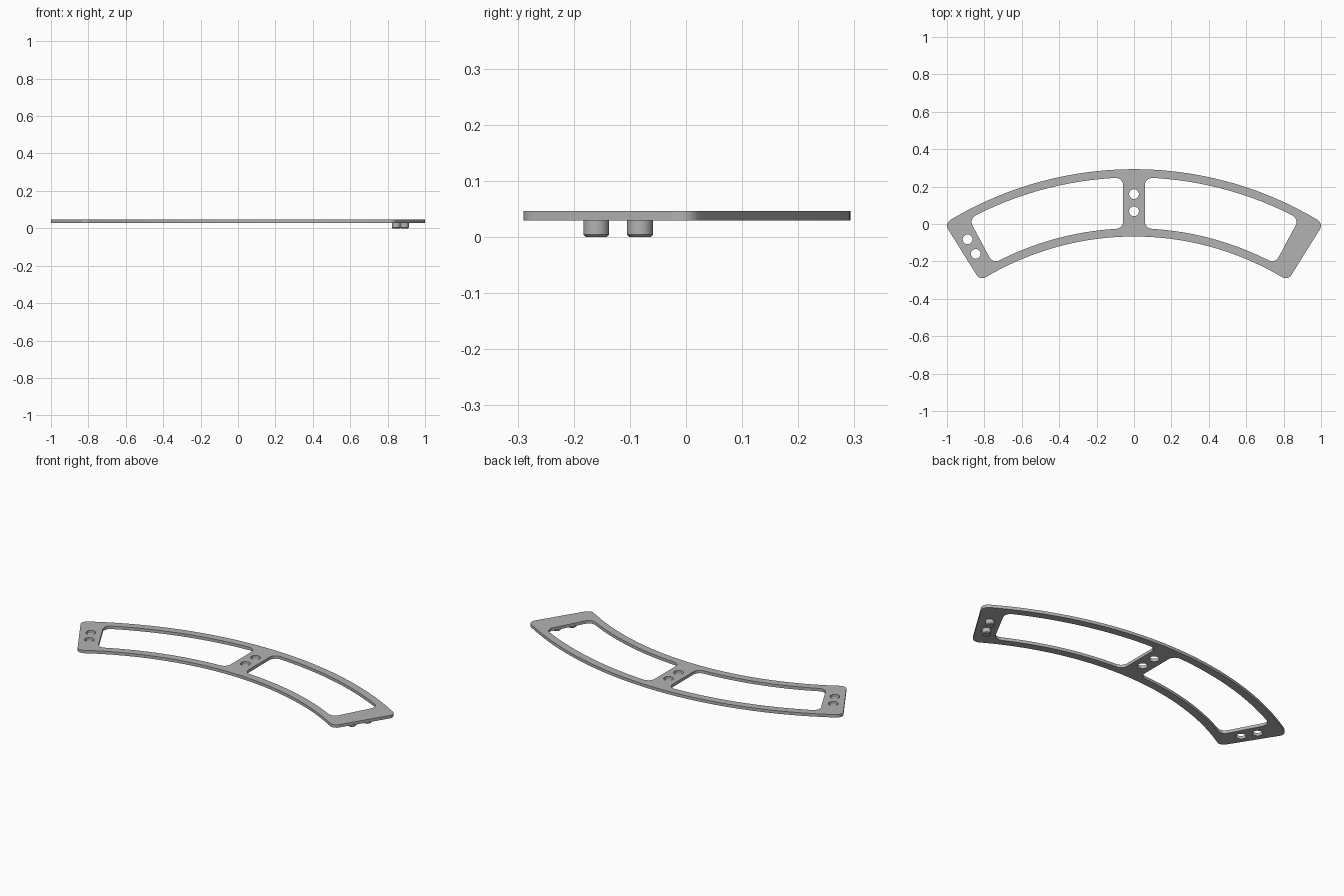
import bpy, bmesh
from math import sin, cos, asin, pi, radians

cube = bpy.data.objects.get("Cube")
if cube:
    bpy.data.objects.remove(cube, do_unlink=True)

# Main dimensions
OUTER_R, INNER_R = 1.912, 1.552
CENTRE_Y = 0.293 - OUTER_R
END_ANGLE, WINDOW_ANGLE = radians(32), radians(28.2)
RIM, POST_HALF = 0.044, 0.058
PLATE_BOTTOM, PLATE_TOP = 0.029, 0.046
HOLE_R, PEG_R = 0.026, 0.023

grey = bpy.data.materials.new("plain grey")
grey.use_nodes = True
colour = (0.45, 0.45, 0.45, 1)
grey.diffuse_color = colour
grey.node_tree.nodes["Principled BSDF"].inputs["Base Color"].default_value = colour


def arc(cx, cy, r, a, b, n):
    """Points on an arc; angles run clockwise from +y."""
    steps = [a + (b - a) * i / n for i in range(n + 1)]
    return [(cx + r * sin(t), cy + r * cos(t)) for t in steps]


def rounded_sector(r0, r1, low, high, fillet, n=48):
    """Ring sector with filleted corners; each side is (angle, offset)."""
    (a0, d0), (a1, d1) = low, high
    ro, ri = r1 - fillet, r0 + fillet
    ol, oh = a0 + asin((d0 + fillet) / ro), a1 - asin((d1 + fillet) / ro)
    il, ih = a0 + asin((d0 + fillet) / ri), a1 - asin((d1 + fillet) / ri)

    def corner(rc, t, a, b):
        return arc(rc * sin(t), CENTRE_Y + rc * cos(t), fillet, a, b, 8)

    return (corner(ro, ol, a0 - pi / 2, ol)
            + arc(0, CENTRE_Y, r1, ol, oh, n)[1:-1]
            + corner(ro, oh, oh, a1 + pi / 2)
            + corner(ri, ih, a1 + pi / 2, ih + pi)
            + arc(0, CENTRE_Y, r0, ih, il, n)[1:-1]
            + corner(ri, il, il + pi, a0 + 1.5 * pi))


def finish(obj):
    obj.data.materials.clear()
    obj.data.materials.append(grey)
    bpy.ops.object.select_all(action='DESELECT')
    obj.select_set(True)
    bpy.context.view_layer.objects.active = obj
    bpy.ops.object.shade_smooth_by_angle(angle=radians(30))


# Plate outline, two windows, and holes in the post and the right end
loops = [rounded_sector(INNER_R, OUTER_R, (-END_ANGLE, 0), (END_ANGLE, 0), 0.036, 96)]
post, w0, w1 = (0, POST_HALF), INNER_R + RIM, OUTER_R - RIM
loops.append(rounded_sector(w0, w1, post, (WINDOW_ANGLE, 0), 0.04))
loops.append(rounded_sector(w0, w1, (-WINDOW_ANGLE, 0), post, 0.04))
end_spots = [(0.89, -0.082), (0.846, -0.16)]
hole_spots = [(0, 0.16), (0, 0.068)] + [(-x, y) for x, y in end_spots]
for x, y in hole_spots:
    loops.append(arc(x, y, HOLE_R, 0, 2 * pi, 32)[:-1])

curve = bpy.data.curves.new("plate_outline", 'CURVE')
curve.dimensions = '2D'
curve.fill_mode = 'BOTH'
curve.extrude = (PLATE_TOP - PLATE_BOTTOM) / 2
for loop in loops:
    spline = curve.splines.new('POLY')
    spline.points.add(len(loop) - 1)
    for point, (x, y) in zip(spline.points, loop):
        point.co = (x, y, 0, 1)
    spline.use_cyclic_u = True
outline = bpy.data.objects.new("plate_outline", curve)
bpy.context.collection.objects.link(outline)
bpy.context.view_layer.update()
mesh = bpy.data.meshes.new_from_object(
    outline.evaluated_get(bpy.context.evaluated_depsgraph_get()))
bpy.data.objects.remove(outline, do_unlink=True)

bm = bmesh.new()
bm.from_mesh(mesh)
bmesh.ops.remove_doubles(bm, verts=bm.verts, dist=0.0001)
bmesh.ops.recalc_face_normals(bm, faces=bm.faces)
bmesh.ops.translate(bm, verts=bm.verts, vec=(0, 0, (PLATE_TOP + PLATE_BOTTOM) / 2))
bm.to_mesh(mesh)
bm.free()
plate = bpy.data.objects.new("curved_plate", mesh)
bpy.context.collection.objects.link(plate)
finish(plate)

# Pegs under the left end, chamfered at the tip
for name, (x, y) in zip(("outer_peg", "inner_peg"), end_spots):
    top = PLATE_BOTTOM + 0.002
    bpy.ops.mesh.primitive_cylinder_add(vertices=32, radius=PEG_R, depth=top,
                                        location=(x, y, top / 2))
    peg = bpy.context.object
    peg.name = name
    bm = bmesh.new()
    bm.from_mesh(peg.data)
    rim = [e for e in bm.edges if all(v.co.z < 0 for v in e.verts)]
    bmesh.ops.bevel(bm, geom=rim, offset=0.004, segments=1, affect='EDGES')
    bm.to_mesh(peg.data)
    bm.free()
    finish(peg)
